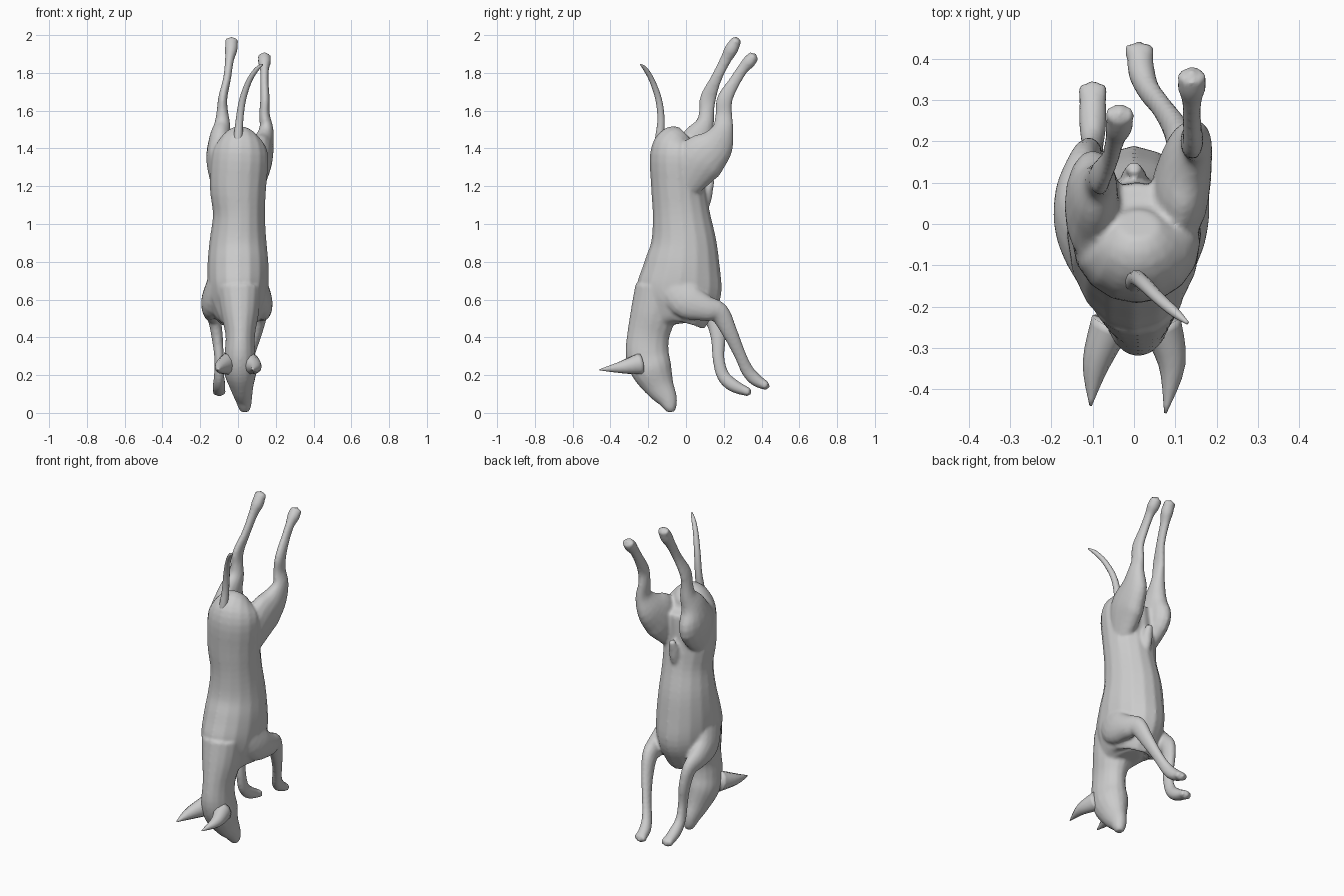
import bpy, bmesh, math
from mathutils import Vector

SIDES = 16


def spline(secs, steps=4):
    """Catmull-Rom through sections (x, y, z, half width, half depth)."""
    out = []
    for i in range(len(secs) - 1):
        p = [secs[max(i - 1, 0)], secs[i], secs[i + 1], secs[min(i + 2, len(secs) - 1)]]
        for s in range(steps):
            t = s / steps
            out.append([0.5 * (2 * b + (c - a) * t + (2 * a - 5 * b + 4 * c - d) * t * t
                               + (3 * b - a - 3 * c + d) * t ** 3) for a, b, c, d in zip(*p)])
    out.append(list(secs[-1]))
    return out


def loft(bm, secs, sides=SIDES):
    """Closed elliptical tube; rings stand square to the path."""
    pts = spline(secs)
    rings = []
    for i, p in enumerate(pts):
        t = (Vector(pts[min(i + 1, len(pts) - 1)][:3]) - Vector(pts[max(i - 1, 0)][:3])).normalized()
        u = Vector((1, 0, 0))
        u = (u - t * u.dot(t)).normalized()
        v = t.cross(u)
        rings.append([bm.verts.new(Vector(p[:3])
                      + u * max(p[3], .002) * math.cos(2 * math.pi * k / sides)
                      + v * max(p[4], .002) * math.sin(2 * math.pi * k / sides)) for k in range(sides)])
    for a, b in zip(rings, rings[1:]):
        for k in range(sides):
            n = (k + 1) % sides
            bm.faces.new((a[k], a[n], b[n], b[k]))
    bm.faces.new(rings[0][::-1])
    bm.faces.new(rings[-1])


def make(name, bm):
    bmesh.ops.recalc_face_normals(bm, faces=bm.faces)
    me = bpy.data.meshes.new(name)
    bm.to_mesh(me)
    bm.free()
    for f in me.polygons:
        f.use_smooth = True
    ob = bpy.data.objects.new(name, me)
    bpy.context.collection.objects.link(ob)
    return ob


def limb(bm, secs):
    """Leg with three toes at its end."""
    loft(bm, secs)
    a, b = Vector(secs[-2][:3]), Vector(secs[-1][:3])
    d = (b - a).normalized()
    for s in (-1, 0, 1):
        o = Vector((s * .021, 0, 0))
        tip = b + o + d * (.012 if s == 0 else .002)
        loft(bm, [(*(a + o * .6), .012, .02), (*(b + o - d * .012), .015, .021), (*tip, .008, .01)], 8)


skin = bmesh.new()

# torso, rump at the top and chest at the bottom
loft(skin, [(.01, .0, 1.475, .05, .05), (.01, -.03, 1.44, .11, .115), (.01, -.045, 1.37, .15, .145),
            (0, -.04, 1.2, .15, .145), (.005, -.025, 1.05, .138, .152), (0, -.012, .9, .152, .175),
            (0, -.02, .78, .162, .202), (0, -.035, .66, .16, .225), (0, -.06, .57, .145, .205),
            (0, -.09, .50, .11, .18), (0, -.09, .465, .07, .13)])

# neck, skull and muzzle
loft(skin, [(.005, -.15, .66, .12, .12), (.01, -.175, .52, .1, .12), (.012, -.2, .41, .078, .112),
            (.01, -.205, .31, .082, .115), (.012, -.18, .225, .088, .108), (.02, -.14, .14, .063, .08),
            (.03, -.1, .075, .045, .055), (.035, -.085, .03, .034, .036), (.035, -.083, .005, .02, .02)])

# front legs
limb(skin, [(.11, -.06, .7, .04, .1), (.125, 0, .6, .055, .1), (.13, .1, .555, .05, .07),
            (.12, .175, .53, .04, .055), (.1, .23, .43, .03, .042), (.065, .285, .31, .024, .032),
            (.035, .325, .225, .027, .034), (.018, .37, .175, .033, .034), (.012, .43, .14, .03, .022)])
limb(skin, [(-.12, -.06, .7, .04, .1), (-.135, 0, .6, .058, .1), (-.14, .08, .55, .05, .07),
            (-.125, .145, .5, .036, .05), (-.11, .17, .4, .03, .04), (-.1, .172, .29, .025, .032),
            (-.1, .195, .2, .027, .034), (-.1, .25, .145, .034, .035), (-.1, .335, .108, .032, .022)])

# hind legs
limb(skin, [(.09, .0, 1.2, .05, .08), (.11, .07, 1.33, .07, .13), (.13, .155, 1.415, .06, .1),
            (.15, .195, 1.5, .038, .058), (.14, .2, 1.58, .028, .045), (.143, .205, 1.66, .025, .042),
            (.14, .255, 1.75, .022, .032), (.14, .3, 1.82, .024, .03), (.14, .335, 1.86, .035, .035),
            (.14, .362, 1.892, .028, .028)])
limb(skin, [(-.09, -.02, 1.2, .05, .08), (-.1, .04, 1.34, .068, .14), (-.095, .065, 1.45, .058, .09),
            (-.083, .1, 1.53, .042, .05), (-.083, .11, 1.6, .03, .04), (-.08, .118, 1.67, .024, .043),
            (-.058, .16, 1.77, .021, .03), (-.045, .21, 1.87, .024, .03), (-.036, .24, 1.925, .034, .036),
            (-.034, .27, 1.978, .03, .026)])

# belly sheath
loft(skin, [(0, .085, 1.05, .02, .02), (0, .1, 1.13, .03, .035), (0, .115, 1.19, .03, .03),
            (0, .138, 1.24, .016, .016)])

# fuse everything into one skin
body = make("dog_body", skin)
fuse = body.modifiers.new("fuse", 'REMESH')
fuse.mode = 'VOXEL'
fuse.voxel_size = .009
fuse.use_smooth_shade = True
soft = body.modifiers.new("soften", 'SMOOTH')
soft.factor = .5
soft.iterations = 4

# ears
for name, base, mid, tip in (("ear_right", (.065, -.24, .26), (.092, -.34, .242), (.076, -.458, .228)),
                             ("ear_left", (-.055, -.24, .26), (-.092, -.34, .242), (-.105, -.44, .228))):
    bm = bmesh.new()
    loft(bm, [(*base, .05, .06), (*mid, .033, .034), (*tip, .003, .003)], 10)
    make(name, bm)

# tail
bm = bmesh.new()
loft(bm, [(0, -.13, 1.36, .03, .03), (.0, -.14, 1.44, .025, .026), (.008, -.132, 1.55, .02, .02),
          (.025, -.145, 1.66, .018, .018), (.06, -.18, 1.76, .015, .015), (.1, -.215, 1.82, .012, .012),
          (.13, -.24, 1.845, .004, .004)], 10)
make("tail", bm)
